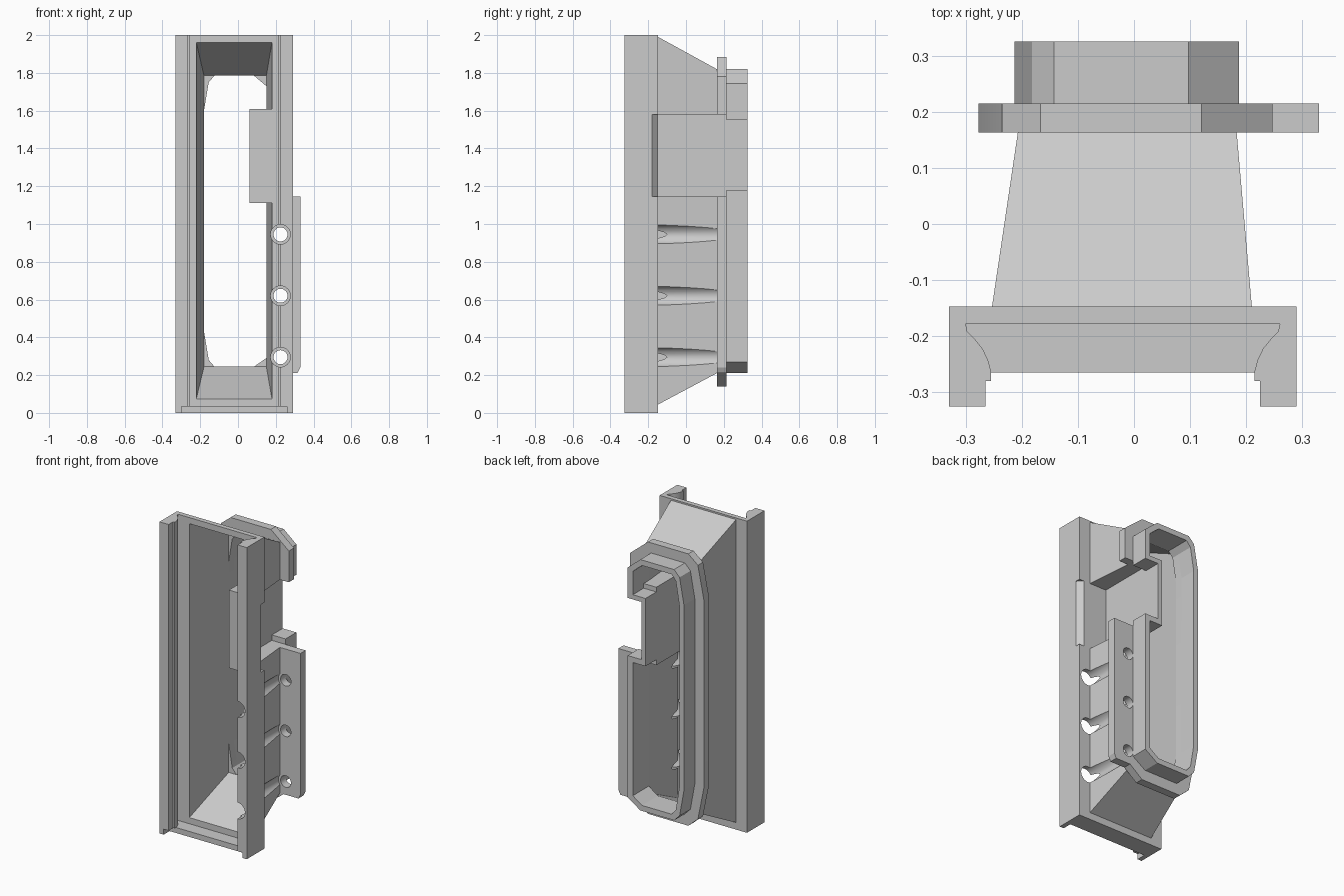
import bpy, bmesh, math

if "Cube" in bpy.data.objects:
    bpy.data.objects.remove(bpy.data.objects["Cube"], do_unlink=True)

grey = bpy.data.materials.new("plain grey")
grey.use_nodes = True
grey.diffuse_color = (0.6, 0.6, 0.6, 1)
grey.node_tree.nodes["Principled BSDF"].inputs["Base Color"].default_value = (0.6, 0.6, 0.6, 1)


def loft(name, start, end):
    """Closed solid between two matching rings of points."""
    bm = bmesh.new()
    a = [bm.verts.new(p) for p in start]
    b = [bm.verts.new(p) for p in end]
    n = len(a)
    bm.faces.new(a)
    bm.faces.new(b[::-1])
    for i in range(n):
        j = (i + 1) % n
        bm.faces.new((a[j], a[i], b[i], b[j]))
    bmesh.ops.recalc_face_normals(bm, faces=bm.faces)
    mesh = bpy.data.meshes.new(name)
    bm.to_mesh(mesh)
    bm.free()
    mesh.materials.append(grey)
    ob = bpy.data.objects.new(name, mesh)
    bpy.context.collection.objects.link(ob)
    return ob


def upright(name, outline, z0, z1):
    return loft(name, [(x, y, z0) for x, y in outline], [(x, y, z1) for x, y in outline])


def slab(name, outline, y0, y1):
    return loft(name, [(x, y0, z) for x, z in outline], [(x, y1, z) for x, z in outline])


def box(name, x0, x1, y0, y1, z0, z1):
    return upright(name, [(x0, y0), (x1, y0), (x1, y1), (x0, y1)], z0, z1)


def taper(name, front, back, y0, y1):
    """Rectangular funnel; each rectangle is (x0, x1, z0, z1), set at the plate and the flange."""
    def ring(y):
        t = (y - PLATE) / (NECK - PLATE)
        x0, x1, z0, z1 = [a + (b - a) * t for a, b in zip(front, back)]
        return [(x0, y, z0), (x1, y, z0), (x1, y, z1), (x0, y, z1)]
    return loft(name, ring(y0), ring(y1))


def rod(name, x, z, r, y0, y1):
    turn = [2 * math.pi * i / 32 for i in range(32)]
    return slab(name, [(x + r * math.cos(t), z + r * math.sin(t)) for t in turn], y0, y1)


def cut(ob, cutters):
    bpy.context.view_layer.objects.active = ob
    for c in cutters:
        mod = ob.modifiers.new("cut", "BOOLEAN")
        mod.operation = "DIFFERENCE"
        mod.solver = "EXACT"
        mod.object = c
        bpy.ops.object.modifier_apply(modifier=mod.name)


FACE, PLATE, NECK, STEP, BACK = -0.178, -0.147, 0.163, 0.215, 0.325
MID = -0.02

# Outlines
half = [(-0.33, PLATE), (-0.33, -0.325), (-0.265, -0.325), (-0.265, -0.28), (-0.255, -0.28),
        (-0.255, -0.262), (-0.26, -0.243), (-0.27, -0.222), (-0.283, -0.206), (-0.297, -0.192),
        (-0.3, FACE)]
channel = half + [(2 * MID - x, y) for x, y in reversed(half)]
rim_out = [(-0.213, 1.61), (-0.182, 1.78), (-0.143, 1.82), (0.097, 1.82), (0.187, 1.745),
           (0.187, 0.27), (0.097, 0.21), (-0.143, 0.21), (-0.182, 0.25), (-0.213, 0.42)]
rim_in = [(-0.18, 1.6), (-0.155, 1.75), (-0.125, 1.785), (0.085, 1.785), (0.15, 1.73),
          (0.15, 0.29), (0.085, 0.245), (-0.125, 0.245), (-0.155, 0.28), (-0.18, 0.43)]
flange_out = [(-0.277, 1.62), (-0.235, 1.83), (-0.167, 1.885), (0.12, 1.885), (0.247, 1.78),
              (0.247, 1.145), (0.33, 1.145), (0.33, 0.24), (0.315, 0.21), (0.21, 0.21),
              (0.12, 0.14), (-0.167, 0.14), (-0.235, 0.2), (-0.277, 0.41)]

# Cutters
well = taper("well_cutter", (-0.217, 0.177, 0.09, 1.945), (-0.18, 0.15, 0.245, 1.785), -0.2, 0.2)
bore = slab("bore_cutter", rim_in, 0.1, 0.4)
pocket = box("pocket_cutter", 0.09, 0.5, PLATE, STEP, 1.145, 1.58)
notch = box("notch_cutter", 0.09, 0.5, 0.2, 0.4, 1.18, 1.55)
foot = box("foot_cutter", -0.3, 0.26, -0.4, -0.262, -0.1, 0.035)
corner = upright("corner_cutter", [(0.3, -0.19), (0.247, -0.137), (0.35, -0.137), (0.35, -0.19)],
                 1.145, 1.58)
heights = (0.295, 0.62, 0.945)
grooves = [rod("groove_cutter", 0.225, z, 0.052, -0.4, NECK) for z in heights]
holes = [rod("hole_cutter", 0.225, z, 0.037, 0.1, 0.3) for z in heights]

# Front channel with its rails, and the lip closing it at the bottom
frame = upright("rail_frame", channel, 0, 2)
cut(frame, [well, foot, corner] + grooves)
lip = box("bottom_lip", -0.3, 0.26, -0.265, FACE, 0, 0.035)

# Tapered body
funnel = taper("funnel_body", (-0.253, 0.21, 0.045, 1.99), (-0.207, 0.183, 0.21, 1.82), PLATE, NECK)
cut(funnel, [well, pocket] + grooves)

# Flange with the side tab, and the rear rim
flange = slab("rear_flange", flange_out, NECK, STEP)
cut(flange, [bore, pocket] + holes)
rim = slab("rear_rim", rim_out, STEP, BACK)
cut(rim, [bore, notch])

# Side pocket walls
pocket_wall = box("pocket_wall", 0.06, 0.18, FACE, STEP, 1.11, 1.61)
cut(pocket_wall, [pocket])
rear_wall = box("pocket_rear_wall", 0.06, 0.17, STEP, BACK, 1.145, 1.58)
cut(rear_wall, [notch])

for c in [well, bore, pocket, notch, foot, corner] + grooves + holes:
    bpy.data.objects.remove(c, do_unlink=True)

# Smooth only the round surfaces
bpy.ops.object.select_all(action="DESELECT")
for ob in (frame, funnel, flange):
    ob.select_set(True)
bpy.context.view_layer.objects.active = frame
bpy.ops.object.shade_smooth_by_angle(angle=math.radians(25))
